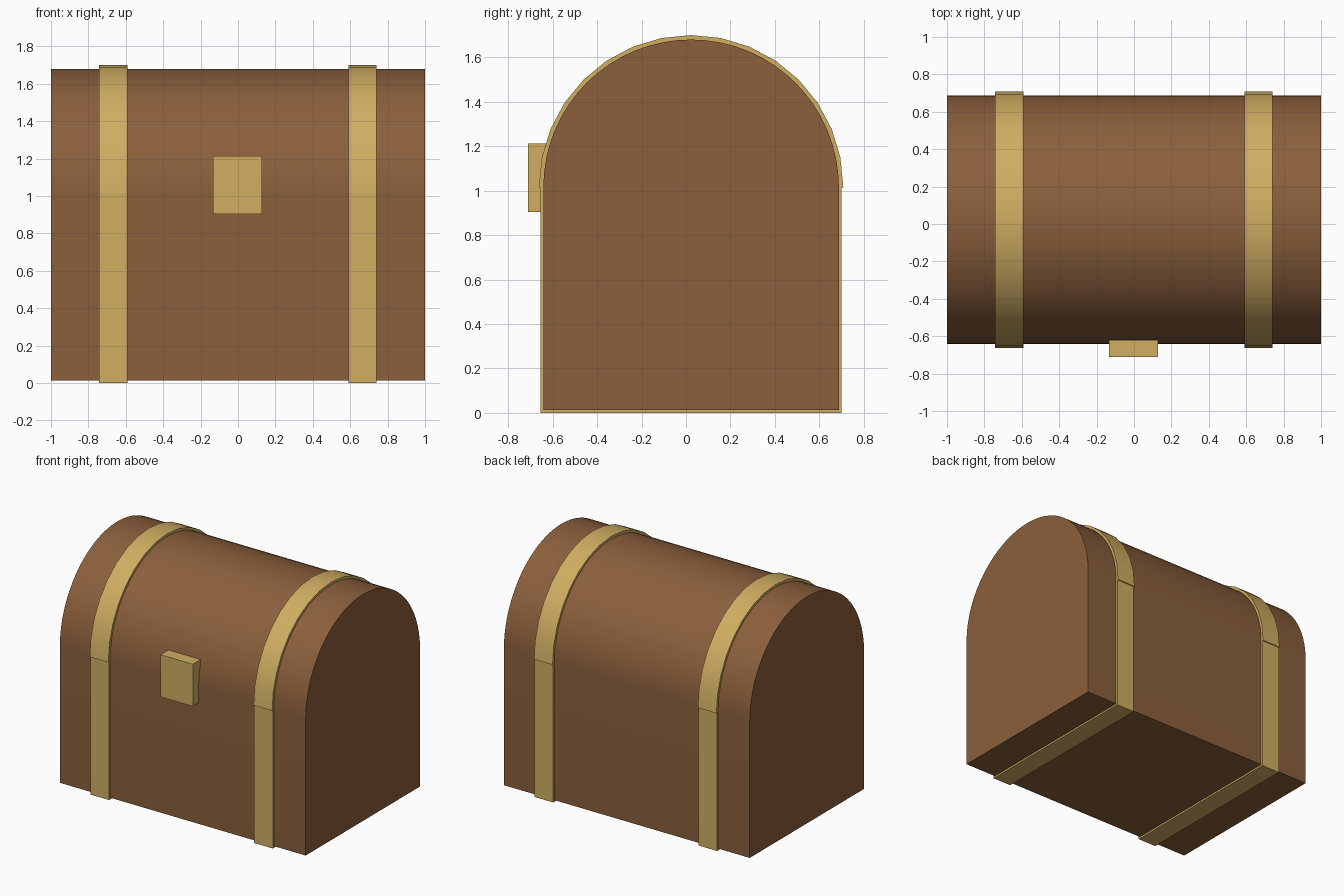
import bpy, bmesh, math

if "Cube" in bpy.data.objects:
    bpy.data.objects.remove(bpy.data.objects["Cube"])

CY, ARC_Z = 0.023, 1.015      # centre of the rounded lid


def material(name, rgb):
    m = bpy.data.materials.new(name)
    m.diffuse_color = (*rgb, 1)
    m.use_nodes = True
    m.node_tree.nodes["Principled BSDF"].inputs["Base Color"].default_value = m.diffuse_color
    return m


wood = material("brown wood", (0.258, 0.115, 0.045))
brass = material("dull gold", (0.63, 0.425, 0.123))


def arc(radius, steps):
    """Half circle in (y, z), from back to front over the top."""
    return [(CY + radius * math.cos(math.pi * i / steps),
             ARC_Z + radius * math.sin(math.pi * i / steps)) for i in range(steps + 1)]


def extrude_profile(name, profile, x0, x1, mat):
    """Sweep a closed (y, z) outline along x, with smooth curves and sharp corners."""
    bm = bmesh.new()
    face = bm.faces.new([bm.verts.new((x0, y, z)) for y, z in profile])
    swept = bmesh.ops.extrude_face_region(bm, geom=[face])["geom"]
    bmesh.ops.translate(bm, vec=(x1 - x0, 0, 0),
                        verts=[g for g in swept if isinstance(g, bmesh.types.BMVert)])
    bmesh.ops.recalc_face_normals(bm, faces=bm.faces)
    mesh = bpy.data.meshes.new(name)
    bm.to_mesh(mesh)
    bm.free()
    mesh.materials.append(mat)
    obj = bpy.data.objects.new(name, mesh)
    bpy.context.collection.objects.link(obj)
    bpy.ops.object.select_all(action="DESELECT")
    obj.select_set(True)
    bpy.context.view_layer.objects.active = obj
    bpy.ops.object.shade_smooth_by_angle(angle=math.radians(30))
    return obj


def box(y0, y1, z0, z1):
    return [(y0, z0), (y1, z0), (y1, z1), (y0, z1)]


# Chest body with rounded lid
extrude_profile("chest_body", [(CY - 0.665, 0.013), (CY + 0.665, 0.013)] + arc(0.665, 32),
                -1, 1, wood)

# Metal straps: a lower wrap and a slightly thicker hoop over the lid
for side, x0 in (("left", -0.743), ("right", 0.59)):
    x1 = x0 + 0.151
    extrude_profile(side + "_lower_strap", box(CY - 0.677, CY + 0.677, 0, 1.02), x0, x1, brass)
    extrude_profile(side + "_lid_strap", arc(0.685, 16) + arc(0.655, 16)[::-1], x0, x1, brass)

# Latch plate on the front
extrude_profile("latch", box(-0.71, -0.62, 0.903, 1.213), -0.133, 0.129, brass)
